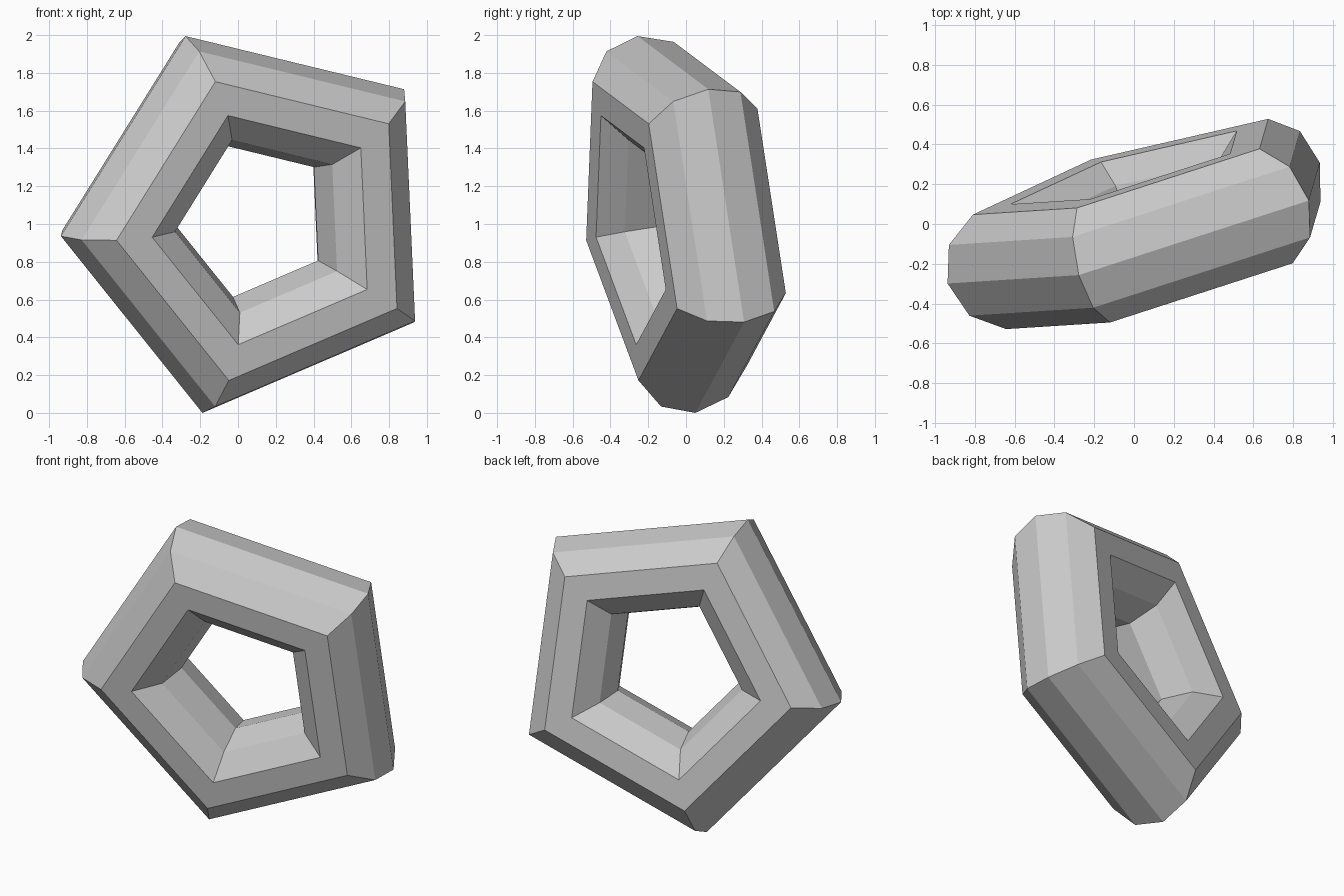
import bpy
from mathutils import Matrix, Vector

if "Cube" in bpy.data.objects:
    bpy.data.objects.remove(bpy.data.objects["Cube"])

# Five-sided ring with a ten-sided cross-section
bpy.ops.mesh.primitive_torus_add(major_segments=5, minor_segments=10,
                                 major_radius=0.744, minor_radius=0.318)
ring = bpy.context.object
ring.name = "pentagon_ring"

# Tilt: ring axis, and the direction of its top corner
axis = Vector((0.276, -0.952, -0.134)).normalized()
corner = Vector((-0.359, -0.243, 0.969))
corner = (corner - axis * corner.dot(axis)).normalized()
side = axis.cross(corner)
tilt = Matrix((corner, side, axis)).transposed().to_4x4()
ring.data.transform(tilt)

# Centre on x and y, and rest on the ground
pts = [v.co for v in ring.data.vertices]
lo = Vector([min(p[i] for p in pts) for i in range(3)])
hi = Vector([max(p[i] for p in pts) for i in range(3)])
ring.data.transform(Matrix.Translation((-(lo.x + hi.x) / 2, -(lo.y + hi.y) / 2, -lo.z)))
ring.matrix_world = Matrix.Identity(4)
